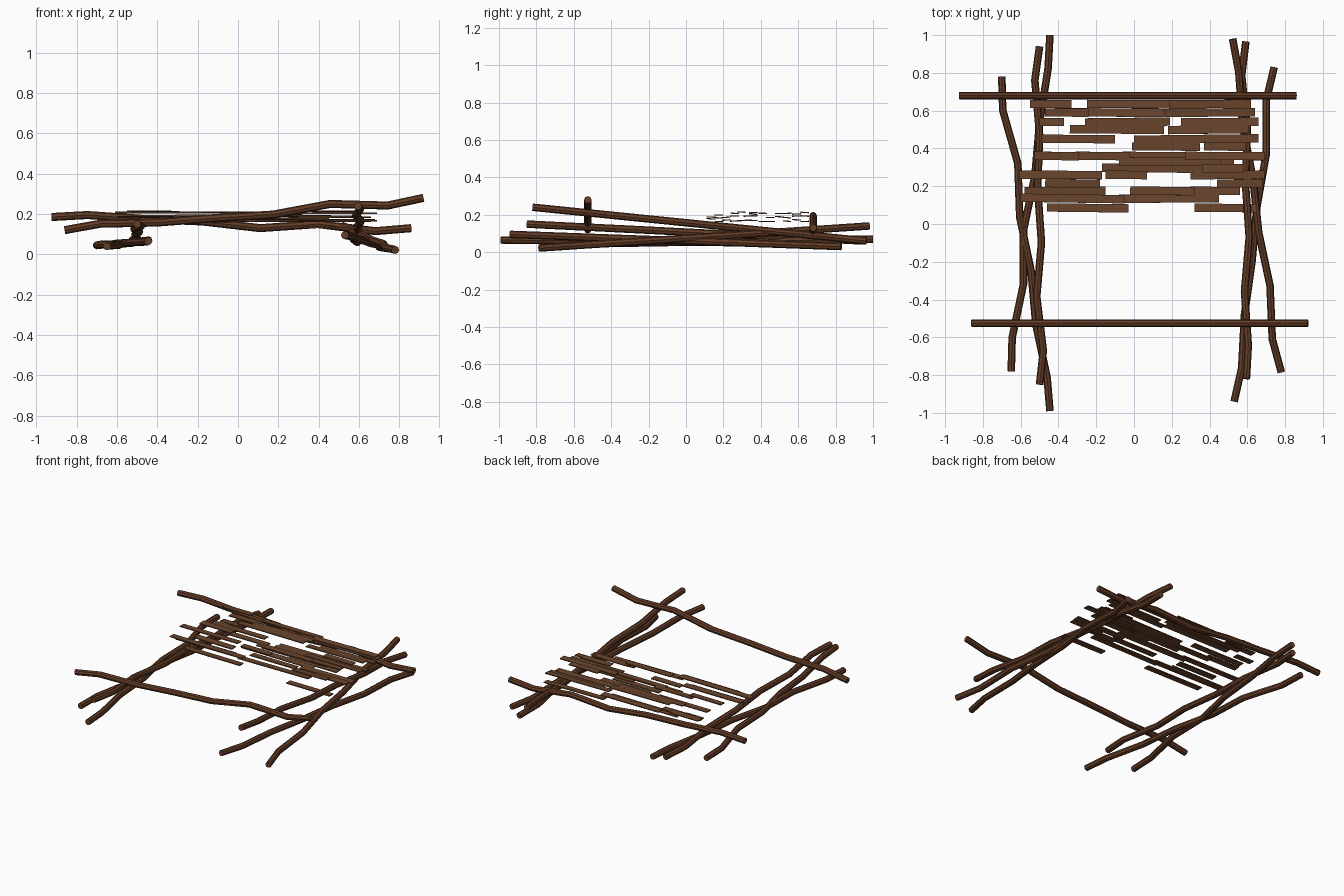
import bpy
import random
from mathutils import Vector

random.seed(4)

cube = bpy.data.objects.get("Cube")
if cube:
    bpy.data.objects.remove(cube, do_unlink=True)


def make_material(name, colour):
    material = bpy.data.materials.new(name)
    material.use_nodes = True
    material.diffuse_color = (*colour, 1)
    shader = material.node_tree.nodes["Principled BSDF"]
    shader.inputs["Base Color"].default_value = (*colour, 1)
    shader.inputs["Roughness"].default_value = 0.9
    return material


bark = make_material("bark_brown", (0.127, 0.046, 0.02))
plank = make_material("plank_brown", (0.141, 0.058, 0.025))

# Every branch bends at the same fractions of its length
BENDS = (0, 0.1, 0.26, 0.42, 0.58, 0.74, 0.9, 1)


def make_branch(name, points, radius=0.02):
    """Crooked eight-sided stick with capped ends and flat faces."""
    curve = bpy.data.curves.new(name, "CURVE")
    curve.dimensions = "3D"
    curve.bevel_depth = radius
    curve.bevel_resolution = 2
    curve.use_fill_caps = True
    spline = curve.splines.new("POLY")
    spline.use_smooth = False
    spline.points.add(len(points) - 1)
    for target, point in zip(spline.points, points):
        target.co = (*point, 1)
    curve.materials.append(bark)
    branch = bpy.data.objects.new(name, curve)
    bpy.context.collection.objects.link(branch)
    bpy.ops.object.select_all(action="DESELECT")
    branch.select_set(True)
    bpy.context.view_layer.objects.active = branch
    bpy.ops.object.convert(target="MESH")


def mix(start, end, fraction):
    return start + (end - start) * fraction


def cross_beam(name, y, start, end, heights):
    make_branch(name, [Vector((mix(start, end, bend), y, height / 1000))
                       for bend, height in zip(BENDS, heights)])


def side_branch(name, start, end, low, high, offsets):
    make_branch(name, [Vector((offset / 1000, mix(start, end, bend), mix(low, high, bend)))
                       for bend, offset in zip(BENDS, offsets)])


# Two beams lying across the frame
cross_beam("front_beam", -0.525, -0.86, 0.92, (120, 152, 158, 180, 197, 250, 242, 280))
cross_beam("back_beam", 0.68, -0.925, 0.86, (185, 195, 175, 163, 130, 150, 115, 130))

# Three crossing branches on each side
side_branch("right_outer_branch", 0.78, -0.99, 0.045, 0.065,
            (-700, -695, -615, -605, -545, -520, -460, -445))
side_branch("right_crossing_branch", -0.78, 1.0, 0.04, 0.07,
            (-650, -645, -585, -585, -525, -500, -455, -445))
side_branch("right_upper_branch", -0.85, 0.94, 0.15, 0.06,
            (-500, -480, -515, -490, -510, -500, -525, -500))
side_branch("left_outer_branch", -0.785, 0.98, 0.022, 0.14,
            (780, 732, 720, 660, 630, 575, 555, 522))
side_branch("left_crossing_branch", -0.94, 0.83, 0.095, 0.03,
            (530, 570, 585, 625, 650, 700, 700, 742))
side_branch("left_upper_branch", -0.82, 0.965, 0.24, 0.06,
            (595, 605, 585, 610, 590, 600, 570, 592))

# Rows of overlapping planks: depth, then start and end of each plank, in hundredths
PLANK_ROWS = {
    63.5: ((-55, -33), (-25, 19), (17, 62)),
    59: ((-47, -24), (-36, 16), (16, 64)),
    54: ((-50, -37), (-26, 19), (25, 66)),
    50: ((-34, 16), (18, 61)),
    45: ((-49, -10), (0, 66)),
    41: ((-1, 35), (37, 59)),
    36: ((-53, -29), (-31, -2), (-6, 29), (27, 69)),
    33: ((-8, 46), (16, 53)),
    29.5: ((-17, 37), (36, 58)),
    26: ((-61, -17), (-15, 7), (30, 69)),
    21.5: ((-47, -18), (44, 68)),
    17.5: ((-58, -15), (-2, 32), (30, 56)),
    13.5: ((-60, -5), (-8, 45)),
    8.5: ((-46, -3), (32, 65)),
}


def make_plank(name, start, end, y, z):
    bpy.ops.mesh.primitive_cube_add(size=1, location=((start + end) / 2, y, z))
    board = bpy.context.object
    board.name = name
    board.scale = (end - start, 0.044, 0.006)
    board.rotation_euler = (random.uniform(-0.08, 0.08), 0, random.uniform(-0.015, 0.015))
    board.data.materials.append(plank)


for row, (depth, spans) in enumerate(PLANK_ROWS.items()):
    y = depth / 100
    crown = min(0.215, 0.165 + y * 0.25)
    for column, (start, end) in enumerate(spans):
        z = crown - (row + column) % 3 * 0.02 - random.uniform(0, 0.012)
        make_plank(f"plank_{row}_{column}", start / 100, end / 100, y, z)
